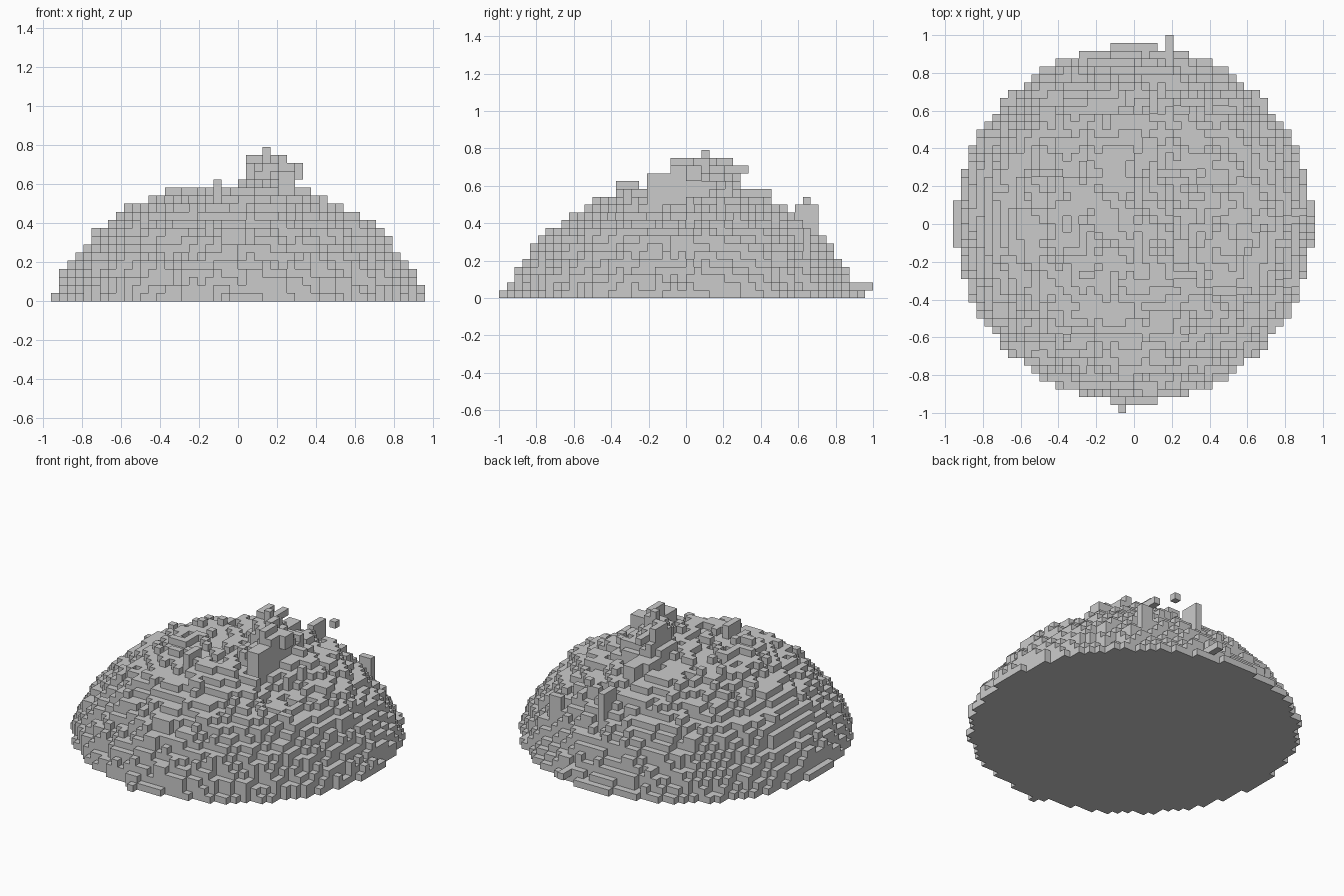
import bpy, bmesh, math, random
from mathutils import Vector, noise

cube = bpy.data.objects.get("Cube")
if cube:
    bpy.data.objects.remove(cube)

random.seed(4)
S = 1 / 24          # edge of one block
RADIUS = 0.945      # reach of the lowest ring of block centres

# Dome outline: radius, height
PROFILE = [(0, .58), (.33, .56), (.45, .525), (.6, .45), (.7, .385),
           (.8, .275), (.9, .14), (.95, .035)]


def dome_height(r):
    for (r0, h0), (r1, h1) in zip(PROFILE, PROFILE[1:]):
        if r <= r1:
            return h0 + (h1 - h0) * (r - r0) / (r1 - r0)
    return 0


def hollow(x, y, cx, cy, depth, size):
    return depth * math.exp(-((x - cx) ** 2 + (y - cy) ** 2) / size ** 2)


blocks = set()


def fill(i0, i1, j0, j1, k0, k1):
    """Fill an inclusive range of blocks."""
    for i in range(i0, i1 + 1):
        for j in range(j0, j1 + 1):
            blocks.update((i, j, k) for k in range(k0, k1 + 1))


# Weathered dome, column by column, a little lower at the back
for i in range(-23, 23):
    for j in range(-24, 23):
        x, y = (i + .5) * S, (j + .5) * S
        r = math.hypot(x, y)
        if r > RADIUS:
            continue
        h = dome_height(r)
        top = h - hollow(x, y, .43, -.16, .12, .15) - .09 * max(0, y - .35)
        level = top / S - .25
        level += noise.noise(Vector((x * 5, y * 5, 3))) * .8
        level += noise.noise(Vector((x * 13, y * 13, 8))) * 1.1
        level += random.choice((-.5, 0, 0, 0, .5))
        n = max(1, min(round(level), math.ceil(h / S)))
        fill(i, i, j, j, 0, n - 1)

# Ragged summit: low shoulder with a diagonal ridge across it
for i in range(1, 7):
    for j in range(-4, 7):
        off = abs(i + j - 5)
        if off <= 3:
            limit = 15 if j < -2 or j > 5 else 17 if i < 6 else 16
            fill(i, i, j, j, 10, min(limit, 18 - off - random.randint(0, 1)))
        elif off <= 6:
            fill(i, i, j, j, 10, random.randint(13, 14))
fill(3, 3, 2, 2, 10, 18)
fill(5, 5, -2, 0, 10, 17)
fill(5, 6, -5, -3, 10, 15)
fill(6, 7, 0, 1, 15, 16)
fill(0, 0, 2, 5, 10, 14)
fill(2, 2, 6, 7, 16, 16)
fill(1, 2, 7, 10, 10, 13)

# Small outcrops on the slopes
fill(2, 2, 14, 16, 6, 11)
fill(5, 5, 15, 15, 12, 12)
fill(-3, -3, -9, -7, 12, 14)
fill(10, 11, 15, 15, 5, 8)

# Stray blocks on the rim
fill(-2, -2, -24, -24, 0, 0)
fill(4, 4, 22, 23, 1, 1)

# Skin the blocks with their exposed faces
bm = bmesh.new()
corners = {}


def vert(p):
    if p not in corners:
        corners[p] = bm.verts.new([c * S for c in p])
    return corners[p]


for b in sorted(blocks):
    for axis in range(3):
        u, v = (axis + 1) % 3, (axis + 2) % 3
        for side in (0, 1):
            near = list(b)
            near[axis] += 2 * side - 1
            if tuple(near) in blocks:
                continue
            loop = []
            for du, dv in ((0, 0), (1, 0), (1, 1), (0, 1)):
                p = list(b)
                p[axis] += side
                p[u] += du
                p[v] += dv
                loop.append(vert(tuple(p)))
            bm.faces.new(loop if side else loop[::-1])

mesh = bpy.data.meshes.new("stone_mound")
bm.to_mesh(mesh)
bm.free()

stone = bpy.data.materials.new("stone_grey")
stone.use_nodes = True
colour = (.6, .6, .6, 1)
stone.diffuse_color = colour
stone.node_tree.nodes["Principled BSDF"].inputs["Base Color"].default_value = colour
mesh.materials.append(stone)

mound = bpy.data.objects.new("stone_mound", mesh)
bpy.context.collection.objects.link(mound)
